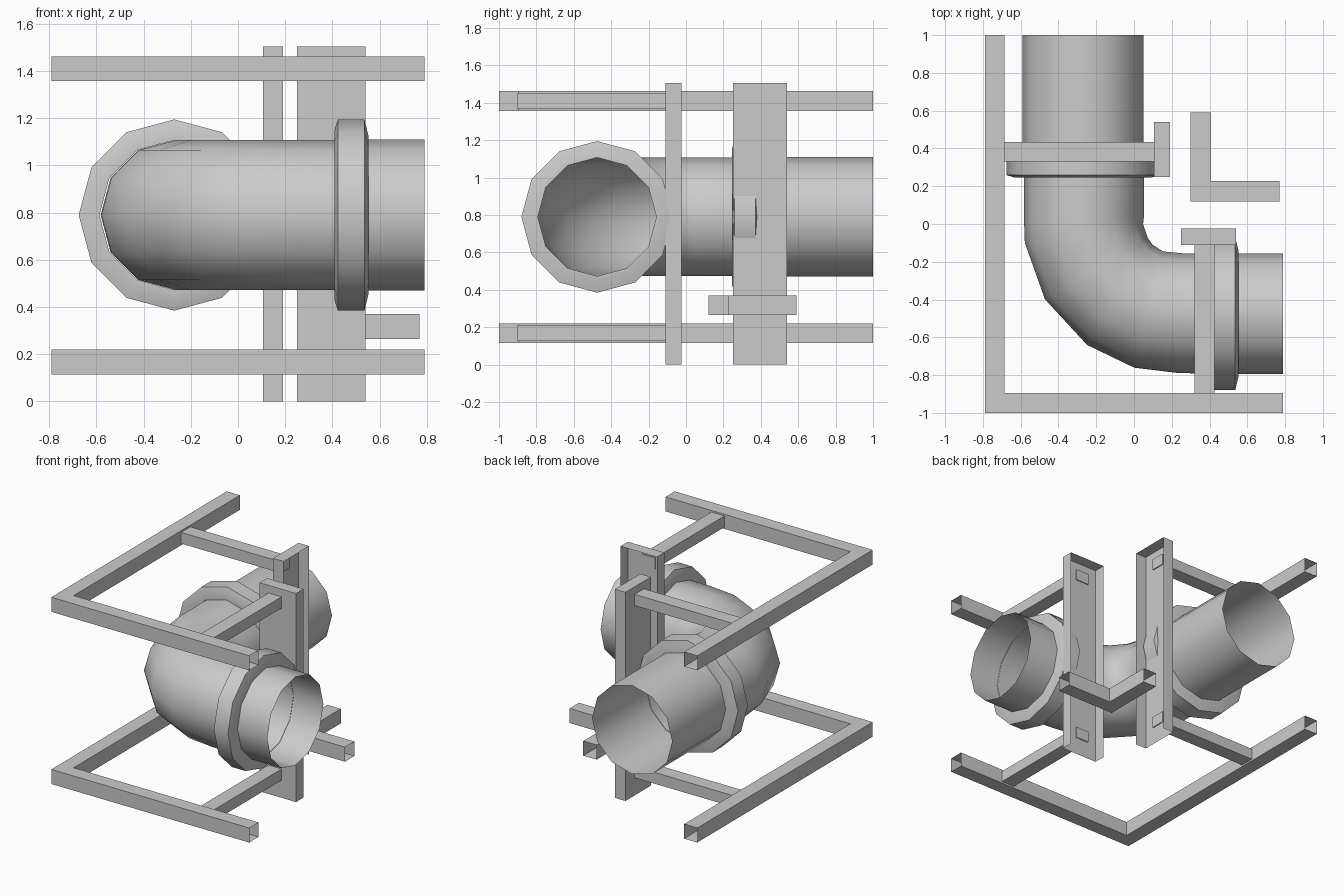
import bpy, bmesh, math
from mathutils import Vector

if "Cube" in bpy.data.objects:
    bpy.data.objects.remove(bpy.data.objects["Cube"], do_unlink=True)

grey = bpy.data.materials.new("light_grey_metal")
grey.use_nodes = True
COLOUR = (0.6, 0.6, 0.6, 1)
grey.diffuse_color = COLOUR
grey.node_tree.nodes["Principled BSDF"].inputs["Base Color"].default_value = COLOUR

SIDES, BORE, AXIS_Z = 12, 0.317, 0.79


def finish(name, bm, smooth=False):
    bmesh.ops.recalc_face_normals(bm, faces=bm.faces)
    mesh = bpy.data.meshes.new(name)
    bm.to_mesh(mesh)
    bm.free()
    mesh.materials.append(grey)
    obj = bpy.data.objects.new(name, mesh)
    bpy.context.collection.objects.link(obj)
    if smooth:
        bpy.ops.object.select_all(action='DESELECT')
        obj.select_set(True)
        bpy.context.view_layer.objects.active = obj
        bpy.ops.object.shade_smooth_by_angle(angle=math.radians(35))
    return obj


def prism(name, outline, z0, z1, open_sides=()):
    """Extrude an outline upward, leaving out faces that lie on the open planes."""
    bm = bmesh.new()
    base = bm.faces.new([bm.verts.new((x, y, z0)) for x, y in outline])
    top = bmesh.ops.extrude_face_region(bm, geom=[base], use_keep_orig=True)
    bmesh.ops.translate(bm, vec=(0, 0, z1 - z0),
                        verts=[v for v in top['geom'] if isinstance(v, bmesh.types.BMVert)])
    gone = [f for f in bm.faces for axis, at in open_sides
            if all(abs(v.co[axis] - at) < 1e-4 for v in f.verts)]
    bmesh.ops.delete(bm, geom=gone, context='FACES')
    return finish(name, bm)


def rect(x0, x1, y0, y1):
    return [(x0, y0), (x1, y0), (x1, y1), (x0, y1)]


def corner(x0, y0, x1, y1, w):
    return [(x0, y0), (x1, y0), (x1, y0 + w), (x0 + w, y0 + w), (x0 + w, y1), (x0, y1)]


def loft(name, sections, closed=False):
    """Skin twelve-sided rings given as (x, y, turn in degrees, radius)."""
    bm = bmesh.new()
    rings = []
    for x, y, turn, radius in sections:
        a = math.radians(turn)
        across = Vector((math.cos(a), math.sin(a), 0))
        centre = Vector((x, y, AXIS_Z))
        ring = []
        for i in range(SIDES):
            t = math.tau * i / SIDES
            ring.append(bm.verts.new(centre + radius * (across * math.cos(t)
                                                        + Vector((0, 0, math.sin(t))))))
        rings.append(ring)
    pairs = list(zip(rings, rings[1:]))
    if closed:
        pairs.append((rings[-1], rings[0]))
    for a, b in pairs:
        for i in range(SIDES):
            j = (i + 1) % SIDES
            bm.faces.new((a[i], a[j], b[j], b[i]))
    return finish(name, bm, smooth=True)


# Elbow and straight pipe ends
PX, PY = -0.27, -0.475
loft("pipe_elbow", [(-0.265, 0.31, 0, BORE), (-0.265, 0.02, 2, BORE), (-0.265, -0.05, 9, BORE),
                    (-0.2, -0.235, 31, BORE), (-0.075, -0.375, 57, BORE),
                    (0.078, -0.453, 76, BORE), (0.255, -0.473, 87, BORE),
                    (0.48, PY, 90, BORE)])
loft("back_pipe", [(PX, 0.31, 0, 0.32), (PX, 1, 0, 0.32)])
loft("left_pipe", [(0.48, PY, 90, 0.32), (0.79, PY, 90, 0.32)])

# Chamfered collars: offset along the pipe and radius
collar = [(-0.072, BORE), (-0.072, 0.36), (-0.058, 0.405),
          (0.055, 0.405), (0.072, 0.335), (0.072, BORE)]
loft("back_collar", [(PX, 0.317 + d, 0, r) for d, r in collar], closed=True)
loft("left_collar", [(0.481 + d, PY, 90, r) for d, r in collar], closed=True)

# Lower and upper frames with their arms
for level, z in (("lower", 0.115), ("upper", 1.357)):
    prism(level + "_frame", corner(-0.79, -1, 0.79, 1, 0.105), z, z + 0.105,
          [(0, 0.79), (1, 1)])
    prism(level + "_back_arm", rect(-0.7, 0.112, 0.33, 0.435), z + 0.012, z + 0.093)
    prism(level + "_front_arm", rect(0.32, 0.425, -0.9, -0.103), z + 0.012, z + 0.093)

# Channel posts, open on the outer side and at the foot
prism("back_post", rect(0.105, 0.19, 0.25, 0.54), 0, 1.505, [(0, 0.19), (2, 0)])
prism("front_post", rect(0.25, 0.54, -0.11, -0.025), 0, 1.505, [(1, -0.025), (2, 0)])

# Small corner brace
prism("corner_brace", corner(0.3, 0.12, 0.77, 0.59, 0.107), 0.265, 0.37,
      [(0, 0.77), (1, 0.59)])
